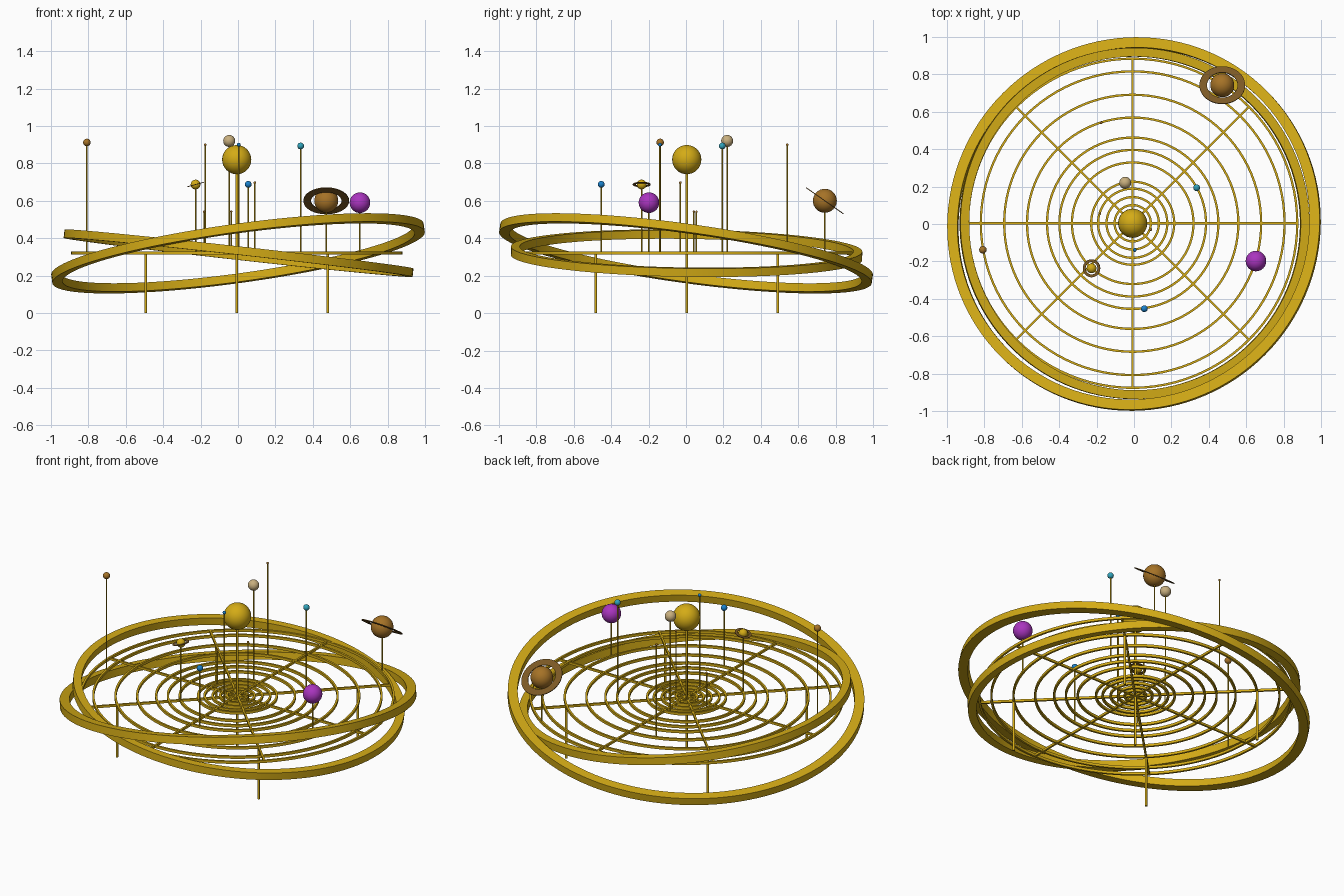
import bpy, bmesh, math
from mathutils import Vector

cube = bpy.data.objects.get("Cube")
if cube:
    bpy.data.objects.remove(cube, do_unlink=True)


def material(name, rgb):
    m = bpy.data.materials.new(name)
    m.use_nodes = True
    m.diffuse_color = (*rgb, 1)
    m.node_tree.nodes["Principled BSDF"].inputs["Base Color"].default_value = (*rgb, 1)
    return m


GOLD = material("gold", (0.66, 0.41, 0.008))
BROWN = material("warm brown", (0.38, 0.17, 0.02))
DARK = material("dark brown", (0.2, 0.1, 0.018))
TAN = material("pale tan", (0.58, 0.43, 0.21))
BLUE = material("bright blue", (0.01, 0.22, 0.6))
TEAL = material("teal", (0.03, 0.37, 0.5))
VIOLET = material("violet", (0.4, 0.035, 0.52))

CX, CY, DISC_Z = -0.007, 0.004, 0.322


def finish(bm, name, mat, loc, slope=(0, 0)):
    """Make an object whose local z axis is normal to a plane of the given slope."""
    bmesh.ops.recalc_face_normals(bm, faces=bm.faces)
    mesh = bpy.data.meshes.new(name)
    bm.to_mesh(mesh)
    bm.free()
    mesh.materials.append(mat)
    ob = bpy.data.objects.new(name, mesh)
    bpy.context.collection.objects.link(ob)
    ob.location = loc
    ob.rotation_euler = Vector((-slope[0], -slope[1], 1)).to_track_quat("Z", "Y").to_euler()
    bpy.ops.object.select_all(action="DESELECT")
    ob.select_set(True)
    bpy.context.view_layer.objects.active = ob
    bpy.ops.object.shade_smooth_by_angle(angle=math.radians(35))
    return ob


def band(name, inner, outer, height, mat, loc, slope=(0, 0), steps=96):
    """Ring with a rectangular cross-section."""
    bm = bmesh.new()
    h = height / 2
    loops = []
    for i in range(steps):
        a = math.tau * i / steps
        loops.append([bm.verts.new((r * math.cos(a), r * math.sin(a), z))
                      for r, z in ((inner, -h), (outer, -h), (outer, h), (inner, h))])
    for i in range(steps):
        p, q = loops[i - 1], loops[i]
        for j in range(4):
            bm.faces.new((p[j - 1], p[j], q[j], q[j - 1]))
    return finish(bm, name, mat, loc, slope)


def ball(name, radius, mat, loc):
    bm = bmesh.new()
    bmesh.ops.create_uvsphere(bm, u_segments=32, v_segments=16, radius=radius)
    return finish(bm, name, mat, loc)


def rod(name, x, y, z0, z1, radius):
    bm = bmesh.new()
    bmesh.ops.create_cone(bm, cap_ends=True, segments=12, radius1=radius,
                          radius2=radius, depth=z1 - z0)
    return finish(bm, name, GOLD, (x, y, (z0 + z1) / 2))


# Two large tilted hoops
band("outer_hoop", 0.95, 1.005, 0.045, GOLD, (0, 0, 0.319), (0.138, -0.138), 128)
band("inner_hoop", 0.892, 0.939, 0.045, GOLD, (0.003, 0.003, 0.32), (-0.1115, -0.015), 128)

# Flat orbit tracks
for r in (0.06, 0.097, 0.14, 0.185, 0.222, 0.325, 0.392, 0.458, 0.565, 0.687, 0.812, 0.88):
    band("orbit_track", r - 0.006, r + 0.006, 0.016, GOLD, (CX, CY, DISC_Z))

# Crossing spokes
for i in range(4):
    bm = bmesh.new()
    bmesh.ops.create_cube(bm, size=1)
    bmesh.ops.scale(bm, vec=(1.77, 0.011, 0.014), verts=bm.verts)
    spoke = finish(bm, "spoke", GOLD, (CX, CY, DISC_Z))
    spoke.rotation_euler = (0, 0, i * math.pi / 4)

# Legs and central column
for sx in (-1, 1):
    for sy in (-1, 1):
        rod("leg", CX + sx * 0.487, CY + sy * 0.487, 0, DISC_Z, 0.007)
rod("central_column", CX, CY, 0, 0.8, 0.007)
ball("sun", 0.078, GOLD, (CX, CY, 0.82))

# Planets: name, position, radius, colour
PLANETS = (
    ("tan_planet", -0.047, 0.22, 0.92, 0.032, TAN),
    ("teal_planet", 0.335, 0.194, 0.893, 0.018, TEAL),
    ("blue_planet", 0.055, -0.453, 0.688, 0.018, BLUE),
    ("small_blue_planet", 0.004, -0.139, 0.9, 0.01, BLUE),
    ("brown_planet", -0.808, -0.138, 0.912, 0.02, BROWN),
    ("violet_planet", 0.652, -0.198, 0.59, 0.055, VIOLET),
    ("large_ringed_planet", 0.472, 0.742, 0.6, 0.064, BROWN),
    ("small_ringed_planet", -0.227, -0.237, 0.687, 0.026, GOLD),
    ("tiny_moon", -0.175, 0.541, 0.9, 0.007, BROWN),
    ("tiny_moon", 0.09, -0.03, 0.697, 0.007, BROWN),
    ("tiny_moon", -0.181, 0.056, 0.542, 0.006, BROWN),
    ("tiny_moon", -0.036, 0.042, 0.542, 0.006, BROWN),
)
for name, x, y, z, r, mat in PLANETS:
    ball(name, r, mat, (x, y, z))
    rod(name + "_post", x, y, DISC_Z, z, 0.004)

# Planet rings
band("large_planet_ring", 0.082, 0.122, 0.005, DARK, (0.472, 0.742, 0.6), (0, -0.7), 64)
band("small_planet_ring", 0.033, 0.048, 0.004, DARK, (-0.227, -0.237, 0.687), (0.27, 0), 48)
